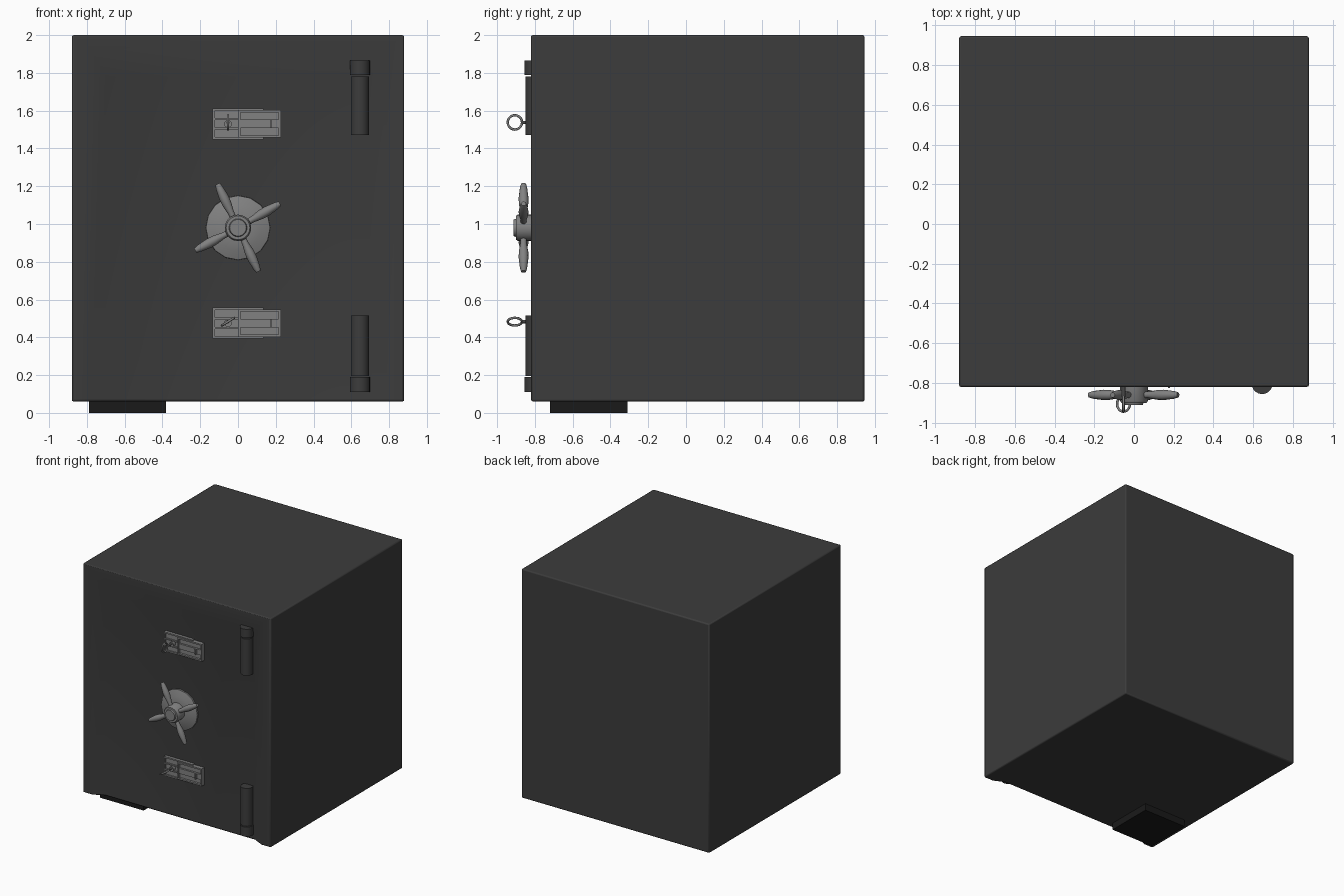
import bpy, bmesh
from math import radians, cos, sin, pi
from mathutils import Matrix, Vector

if "Cube" in bpy.data.objects:
    bpy.data.objects.remove(bpy.data.objects["Cube"])

def material(name, v):
    m = bpy.data.materials.new(name)
    m.diffuse_color = (v, v, v, 1)
    m.use_nodes = True
    m.node_tree.nodes["Principled BSDF"].inputs["Base Color"].default_value = m.diffuse_color
    return m

DARK = material("dark_iron", 0.045)
STEEL = material("grey_steel", 0.22)
BLACK = material("black_foot", 0.01)

def finish(bm, name, mat, smooth=35):
    bmesh.ops.recalc_face_normals(bm, faces=bm.faces)
    me = bpy.data.meshes.new(name)
    bm.to_mesh(me)
    bm.free()
    ob = bpy.data.objects.new(name, me)
    bpy.context.collection.objects.link(ob)
    me.materials.append(mat)
    if smooth:
        bpy.ops.object.select_all(action='DESELECT')
        ob.select_set(True)
        bpy.context.view_layer.objects.active = ob
        bpy.ops.object.shade_smooth_by_angle(angle=radians(smooth))
    return ob

def box(name, x0, x1, y0, y1, z0, z1, mat):
    bm = bmesh.new()
    bmesh.ops.create_cube(bm, size=1)
    bmesh.ops.scale(bm, vec=(x1 - x0, y1 - y0, z1 - z0), verts=bm.verts)
    bmesh.ops.translate(bm, vec=((x0 + x1) / 2, (y0 + y1) / 2, (z0 + z1) / 2), verts=bm.verts)
    return finish(bm, name, mat, 0)

def lathe(name, profile, n, origin, direction, mat):
    """Revolve (radius, height) pairs about a direction."""
    bm = bmesh.new()
    rings = [[bm.verts.new((r * cos(2 * pi * i / n), r * sin(2 * pi * i / n), h))
              for i in range(n)] for r, h in profile]
    for a, b in zip(rings, rings[1:]):
        for i in range(n):
            j = (i + 1) % n
            bm.faces.new((a[i], a[j], b[j], b[i]))
    bm.faces.new(rings[0])
    bm.faces.new(rings[-1])
    rot = Vector((0, 0, 1)).rotation_difference(Vector(direction)).to_matrix().to_4x4()
    bm.transform(Matrix.Translation(origin) @ rot)
    return finish(bm, name, mat)

FRONT, DOOR, BACK = -0.82, -0.775, 0.945

# Safe body: box whose sloped door recess is open at the bottom
bm = bmesh.new()
def arch(w, top, y):
    return [bm.verts.new((x, y, z)) for x, z in ((-w, .06), (-w, top), (w, top), (w, .06))]
loops = [arch(.88, 2.0, BACK), arch(.88, 2.0, FRONT), arch(.79, 1.94, FRONT), arch(.70, 1.78, DOOR)]
for a, b in zip(loops, loops[1:]):
    for i in range(3):
        bm.faces.new((a[i], a[i + 1], b[i + 1], b[i]))
bm.faces.new(loops[0])
bm.faces.new(loops[-1])
bm.faces.new([l[0] for l in loops] + [l[3] for l in reversed(loops)])
body = finish(bm, "safe_body", DARK, 40)
bev = body.modifiers.new("soft_edges", 'BEVEL')
bev.width, bev.segments, bev.limit_method = .01, 2, 'ANGLE'
bev.angle_limit = radians(50)

# Foot
box("front_foot", -.79, -.38, -.72, -.31, 0, .07, BLACK)

# Hinges: long barrel plus short collar at the outer end
for tag, barrel, collar in (("upper", (1.47, 1.78), (1.79, 1.865)),
                            ("lower", (.195, .515), (.11, .19))):
    for part, (z0, z1), r in (("barrel", barrel, .048), ("collar", collar, .053)):
        lathe(f"{tag}_hinge_{part}", [(r, 0), (r, z1 - z0)], 20, (.645, -.803, z0), (0, 0, 1), DARK)

# Central wheel: shallow rosette, hub and four tapered grips
C = Vector((0, 0, .98))
lathe("wheel_rosette", [(.172, -.01), (.170, .012), (.12, .03), (.07, .038)], 16,
      C + Vector((0, DOOR, 0)), (0, -1, 0), STEEL)
lathe("wheel_hub", [(.07, 0), (.07, .115), (.063, .125), (.048, .125), (.044, .137)], 20,
      C + Vector((0, DOOR, 0)), (0, -1, 0), STEEL)
for k, deg in enumerate((30, 115, 208, 295)):
    a = radians(deg)
    lathe(f"wheel_grip_{k + 1}", [(.016, .04), (.017, .09), (.025, .14), (.026, .175),
                                  (.019, .235), (.013, .256)], 12,
          C + Vector((0, -.86, 0)), (cos(a), 0, sin(a)), STEEL)

# Locks: rimmed backplate, sliding bolt case and a key with a ring bow
def lock(tag, z, turn):
    def b(name, x0, x1, front, z0, z1):
        box(f"{tag}_{name}", x0, x1, front, DOOR + .005, z + z0, z + z1, STEEL)
    b("backplate", -.135, .135, -.788, -.082, .082)
    b("backplate_left_rim", -.135, -.122, -.80, -.082, .082)
    b("case_plate", 0, .227, -.792, -.073, .073)
    b("case_left_rim", 0, .012, -.81, -.073, .073)
    b("case_right_rim", .215, .227, -.81, -.073, .073)
    for s, side in ((1, "top"), (-1, "bottom")):
        b(f"backplate_{side}_rim", -.135, .135, -.80, *sorted((s * .082, s * .07)))
        b(f"case_{side}_rim", 0, .227, -.81, *sorted((s * .073, s * .061)))
        b(f"key_{side}_rail", -.122, 0, -.80, *sorted((s * .02, s * .03)))
    b("bolt", .012, .215, -.808, -.022, .022)
    b("bolt_knob", .17, .18, -.826, -.022, .022)
    # key
    kx = -.053
    lathe(f"{tag}_keyhole_boss", [(.02, 0), (.02, .04)], 12, (kx, DOOR, z), (0, -1, 0), STEEL)
    lathe(f"{tag}_key_shaft", [(.009, 0), (.009, .095)], 10, (kx, DOOR, z + .008), (0, -1, 0), STEEL)
    bpy.ops.mesh.primitive_torus_add(
        major_radius=.038, minor_radius=.0065, major_segments=20, minor_segments=8,
        location=(kx, -.906, z + .008))
    ring = bpy.context.object
    ring.name = f"{tag}_key_ring"
    ring.rotation_euler = (0, radians(90 + turn), 0)
    ring.data.materials.append(STEEL)
    bpy.ops.object.shade_smooth_by_angle(angle=radians(60))

lock("upper_lock", 1.53, 0)
lock("lower_lock", .475, 58)
